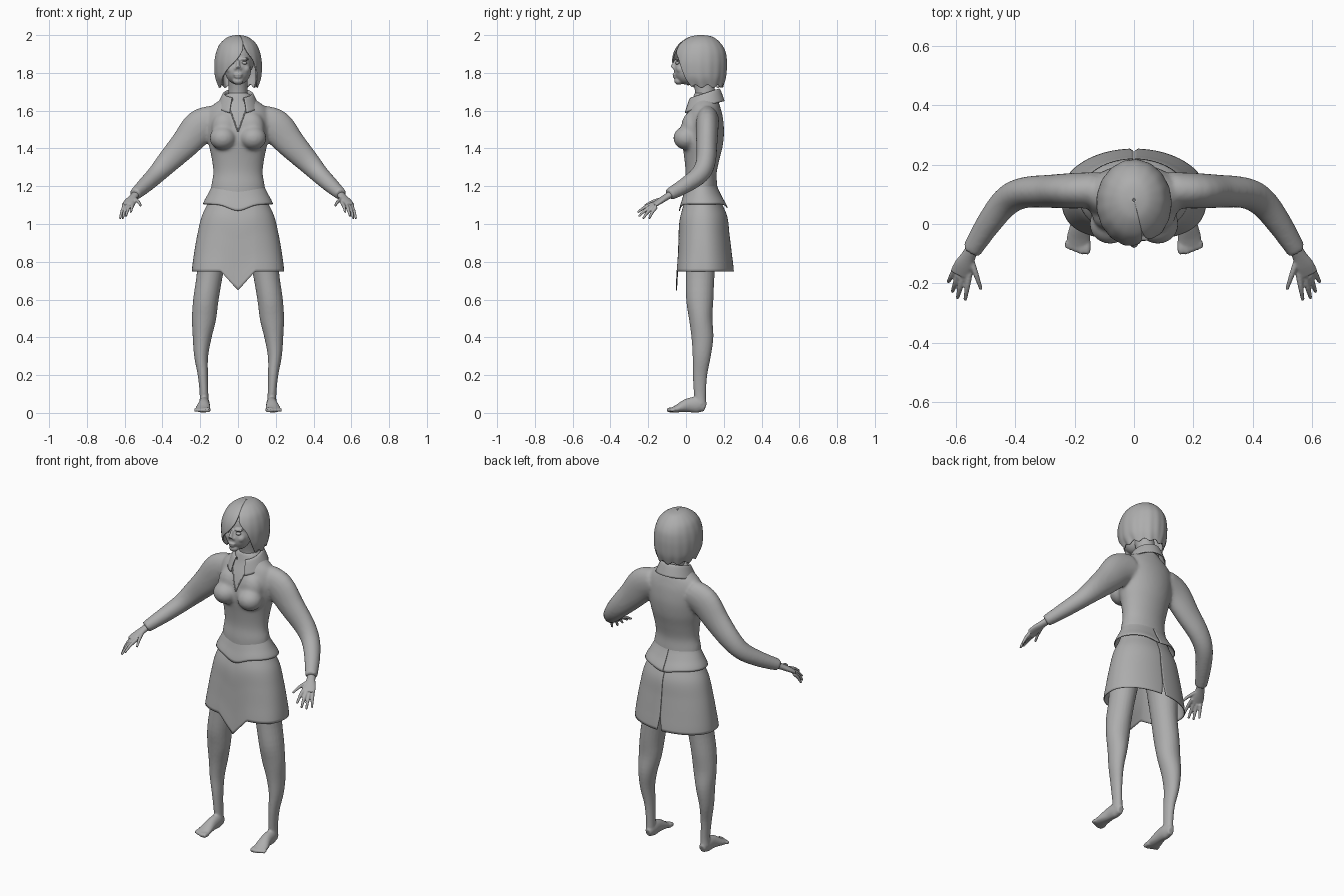
import bpy, bmesh, math
from mathutils import Vector, Matrix

if "Cube" in bpy.data.objects:
    bpy.data.objects.remove(bpy.data.objects["Cube"], do_unlink=True)

clay = bpy.data.materials.new("clay_grey")
clay.use_nodes = True
GREY = (0.42, 0.42, 0.42, 1)
clay.diffuse_color = GREY
clay.node_tree.nodes["Principled BSDF"].inputs["Base Color"].default_value = GREY
X, Y, Z = Vector((1, 0, 0)), Vector((0, 1, 0)), Vector((0, 0, 1))


def spline(rows, t):
    """Smooth interpolation through a list of equal-length tuples, t in 0..1."""
    n = len(rows) - 1
    i = min(int(t * n), n - 1)
    f = t * n - i
    p = [Vector(rows[min(max(k, 0), n)]) for k in range(i - 1, i + 3)]
    return (p[1] + (p[2] - p[0]) * (f / 2)
            + (p[0] * 2 - p[1] * 5 + p[2] * 4 - p[3]) * (f * f / 2)
            + (p[1] * 3 - p[0] - p[2] * 3 + p[3]) * (f ** 3 / 2))


def tube(bm, rows, ref=Y, sides=24, steps=4):
    """Closed loft through rows of (x, y, z, side radius, ref radius)."""
    count = (len(rows) - 1) * steps
    pts = [spline(rows, k / count) for k in range(count + 1)]
    rings = []
    for k, p in enumerate(pts):
        t = (pts[min(k + 1, count)].xyz - pts[max(k - 1, 0)].xyz).normalized()
        b = (ref - t * ref.dot(t)).normalized()
        a = b.cross(t)
        angles = [math.tau * s / sides for s in range(sides)]
        rings.append([bm.verts.new(p.xyz + a * p[3] * math.cos(q) + b * p[4] * math.sin(q))
                      for q in angles])
    for r, s in zip(rings, rings[1:]):
        for k in range(sides):
            j = (k + 1) % sides
            bm.faces.new((r[k], r[j], s[j], s[k]))
    bm.faces.new(rings[0])
    bm.faces.new(rings[-1])


def blob(bm, center, radii):
    bmesh.ops.create_uvsphere(bm, u_segments=32, v_segments=20, radius=1,
                              matrix=Matrix.LocRotScale(Vector(center), None, Vector(radii)))


def finish(name, bm, voxel=0, soften=0, mirror=False, thickness=0):
    bmesh.ops.recalc_face_normals(bm, faces=bm.faces)
    mesh = bpy.data.meshes.new(name)
    bm.to_mesh(mesh)
    bm.free()
    mesh.shade_smooth()
    mesh.materials.append(clay)
    ob = bpy.data.objects.new(name, mesh)
    bpy.context.collection.objects.link(ob)
    if voxel:
        m = ob.modifiers.new("Blend", 'REMESH')
        m.mode, m.voxel_size, m.use_smooth_shade = 'VOXEL', voxel, True
        m = ob.modifiers.new("Soften", 'SMOOTH')
        m.factor, m.iterations = 0.5, soften
    if thickness:
        m = ob.modifiers.new("Cloth", 'SOLIDIFY')
        m.thickness, m.offset = thickness, 0
    if mirror:
        ob.modifiers.new("Mirror", 'MIRROR')
    return ob


def sheet(name, nu, nv, f, thickness):
    """Open grid surface from f(u, v)."""
    bm = bmesh.new()
    g = [[bm.verts.new(f(u / nu, v / nv)) for u in range(nu + 1)] for v in range(nv + 1)]
    for r, s in zip(g, g[1:]):
        for k in range(nu):
            bm.faces.new((r[k], r[k + 1], s[k + 1], s[k]))
    return finish(name, bm, thickness=thickness)


# Jacket: torso, bust and sleeves blended into one skin
bm = bmesh.new()
levels = [(1.13, -.01, .17, .14), (1.2, -.01, .166, .142), (1.27, -.003, .162, .131),
          (1.35, -.01, .178, .14), (1.42, -.02, .195, .155), (1.5, -.02, .202, .166),
          (1.57, .0, .196, .166), (1.62, .02, .182, .145), (1.66, .035, .168, .09),
          (1.69, .045, .165, .062)]
tube(bm, [(0, (f + b) / 2, z, w, (b - f) / 2) for z, f, b, w in levels], sides=40)
arm = [(.12, .115, 1.55, .08, .06), (.2, .112, 1.515, .092, .06), (.28, .11, 1.425, .078, .056),
       (.37, .105, 1.33, .062, .052), (.43, .075, 1.265, .05, .05),
       (.49, .0, 1.207, .042, .043), (.547, -.09, 1.155, .032, .034)]
for s in (1, -1):
    blob(bm, (s * .08, .0, 1.455), (.07, .067, .062))
    blob(bm, (s * .07, .03, 1.51), (.07, .055, .085))
    tube(bm, [(s * r[0], *r[1:]) for r in arm])
jacket = finish("jacket", bm, voxel=.009, soften=8)


# Skirt and jacket hem share one wrapped shape, open at the centre back
def wrap(rows, top, hem, box, slit):
    def f(u, v):
        w, front, back = spline(rows, v)
        gap = .008 + slit * max(0, (v - .8) / .2)
        a = math.pi / 2 + gap + u * (math.tau - 2 * gap)
        c, s = math.cos(a), math.sin(a)
        p = 1 - (1 - box) * v if s < 0 else 1
        x = w * math.copysign(abs(c) ** p, c)
        y = (front + back) / 2 + (back - front) / 2 * math.copysign(abs(s) ** p, s)
        return (x, y, top + (hem(x, s < 0) - top) * v)
    return f


def skirt_hem(x, front):
    return .748 - (.1 * max(0, 1 - abs(x) / .09) if front else 0)


def jacket_hem(x, front):
    return 1.105 - (.035 if front else .02) * math.exp(-(x / .07) ** 2)


sheet("skirt", 160, 24, wrap([(.15, -.005, .18), (.19, -.032, .216), (.213, -.038, .228),
                              (.23, -.043, .24), (.242, -.05, .251)],
                             1.135, skirt_hem, .7, .05), .005)
sheet("jacket_hem", 96, 10, wrap([(.132, .002, .158), (.156, -.015, .185), (.183, -.035, .218)],
                                 1.215, jacket_hem, .95, .0), .005)


# Collar folded around the neck
def collar_point(u, v):
    a = .42 + u * (math.tau - .84)
    front = (1 + math.cos(a)) / 2
    rx, ry, drop = spline([(.066, .066, .04), (.07, .07, .004), (.078, .078, .0),
                           (.093, .09, .028), (.108, .102, .062)], v)
    z = 1.712 - .05 * front - drop * (1 + .25 * front ** 3)
    return (rx * math.sin(a), .1 - ry * math.cos(a) - .012 * front * v, z)


sheet("collar", 56, 12, collar_point, .006)

# Lapel edges laid on the jacket front
bpy.context.view_layer.update()
bm = bmesh.new()
for s in (1, -1):
    line = []
    for k in range(10):
        t = k / 9
        x, z = s * (.001 + .05 * (1 - t)), 1.63 - .14 * t
        hit, loc, _, _ = jacket.ray_cast((x, -1, z), Y)
        if hit:
            line.append((x, loc.y, z, .003, .003))
    if len(line) > 2:
        tube(bm, line, sides=8, steps=2)
finish("lapel_edges", bm)

# Head, face and neck
bm = bmesh.new()
blob(bm, (0, .07, 1.88), (.09, .115, .105))
blob(bm, (0, .005, 1.815), (.069, .068, .078))
blob(bm, (0, -.038, 1.757), (.028, .024, .02))
tube(bm, [(0, .105, 1.64, .055, .055), (0, .1, 1.71, .05, .053), (0, .085, 1.79, .052, .056)])
tube(bm, [(0, -.05, 1.868, .008, .01), (0, -.062, 1.845, .009, .012),
          (0, -.07, 1.826, .014, .014)], sides=12)
blob(bm, (0, -.06, 1.791), (.023, .012, .007))
blob(bm, (0, -.058, 1.779), (.02, .012, .008))
for s in (1, -1):
    blob(bm, (s * .034, -.043, 1.873), (.025, .014, .008))
    blob(bm, (s * .012, -.06, 1.823), (.009, .01, .008))
    blob(bm, (s * .04, -.025, 1.82), (.024, .027, .025))
finish("head", bm, voxel=.005, soften=3)

bm = bmesh.new()
blob(bm, (.034, -.045, 1.852), (.015, .012, .008))
finish("eyes", bm, mirror=True)

# Bobbed hair with a side parting and a swept fringe:
# rows of height, half width, half depth, centre y, left edge angle, right edge angle
hair_rows = [(1.997, .004, .004, .08, .3, .3), (1.987, .05, .06, .08, .3, .3),
             (1.955, .09, .105, .075, .3, .29), (1.915, .11, .131, .073, .42, .2),
             (1.87, .12, .141, .071, .7, -.06), (1.825, .122, .141, .071, .85, -.42),
             (1.775, .117, .134, .073, .98, -.75), (1.73, .1, .112, .082, 1.1, -.9)]


def hair_point(u, v):
    z, rx, ry, cy, left, right = spline(hair_rows, v)
    a = left + u * (math.tau + right - left)
    lock = 1 + .009 * v * math.sin(17 * a)
    jag = .008 * math.sin(11 * a) * v ** 6
    return (rx * lock * math.sin(a), cy - ry * lock * math.cos(a), z + jag)


sheet("hair", 120, 40, hair_point, .008)

# Hands with spread fingers
bm = bmesh.new()
tube(bm, [(.535, -.07, 1.163, .022, .02), (.555, -.105, 1.142, .024, .017),
          (.572, -.14, 1.12, .033, .015), (.585, -.17, 1.1, .035, .012)], ref=Z)
fingers = [((.553, -.165, 1.11), (.568, -.256, 1.062)), ((.573, -.172, 1.1), (.594, -.25, 1.04)),
           ((.59, -.17, 1.092), (.611, -.228, 1.028)), ((.603, -.158, 1.09), (.625, -.195, 1.028)),
           ((.55, -.115, 1.135), (.514, -.22, 1.096))]
for base, tip in fingers:
    a, b = Vector(base), Vector(tip)
    mid = a.lerp(b, .55) + Z * .007
    tube(bm, [(*a, .011, .011), (*mid, .009, .009), (*b, .006, .006)], ref=X, sides=12)
finish("hands", bm, voxel=.004, soften=2, mirror=True)

# Legs with bare feet
bm = bmesh.new()
tube(bm, [(.11, .09, 1.0, .09, .09), (.135, .08, .86, .08, .085), (.15, .075, .73, .069, .076),
          (.17, .073, .6, .067, .072), (.18, .078, .5, .064, .062), (.19, .087, .4, .05, .058),
          (.195, .083, .3, .037, .048), (.186, .074, .2, .027, .038),
          (.18, .074, .1, .023, .032), (.18, .077, .045, .025, .03)])
tube(bm, [(.178, .103, .03, .018, .024), (.178, .065, .042, .028, .042),
          (.18, .01, .04, .031, .037), (.186, -.045, .023, .04, .021),
          (.19, -.075, .015, .037, .013)], ref=Z)
for k in range(5):
    x, r = .158 + .0165 * k, .014 - .0012 * k
    end = -.1 + .006 * max(0, k - 1)
    tube(bm, [(x, -.06, .016, r, r), (x + .001, end + .015, .016, r, r),
              (x + .002, end, .012, r * .8, r * .8)], ref=Z, sides=12)
finish("legs", bm, voxel=.006, soften=3, mirror=True)
